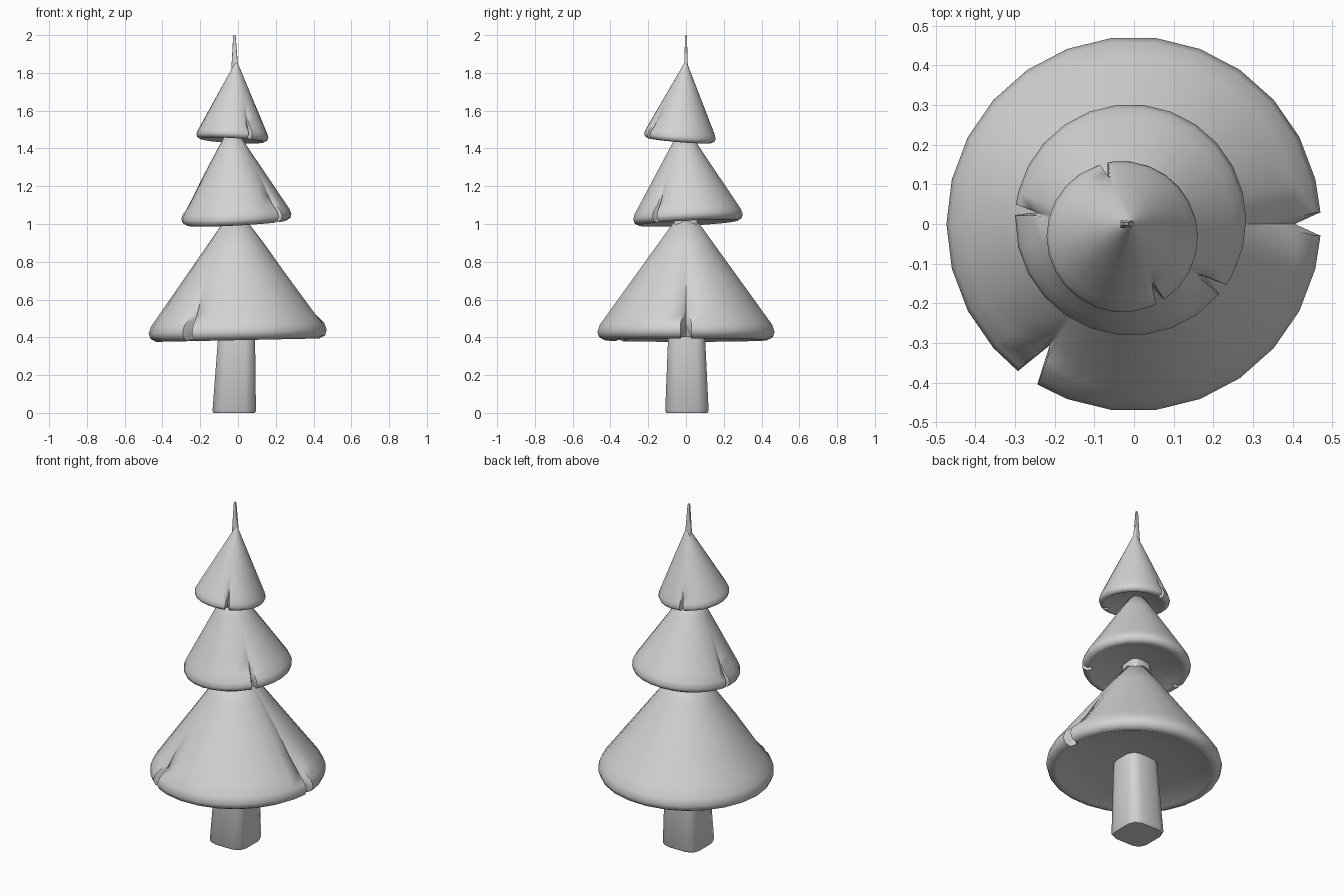
import bpy, bmesh, math
from mathutils import Vector

if "Cube" in bpy.data.objects:
    bpy.data.objects.remove(bpy.data.objects["Cube"], do_unlink=True)

SHADE = (0.65, 0.65, 0.65, 1)
GREY = bpy.data.materials.new("plain grey")
GREY.use_nodes = True
GREY.diffuse_color = SHADE
GREY.node_tree.nodes["Principled BSDF"].inputs["Base Color"].default_value = SHADE


def finish(bm, name, sharp):
    bmesh.ops.recalc_face_normals(bm, faces=bm.faces)
    mesh = bpy.data.meshes.new(name)
    bm.to_mesh(mesh)
    bm.free()
    obj = bpy.data.objects.new(name, mesh)
    bpy.context.collection.objects.link(obj)
    mesh.materials.append(GREY)
    bpy.ops.object.select_all(action='DESELECT')
    obj.select_set(True)
    bpy.context.view_layer.objects.active = obj
    bpy.ops.object.shade_smooth_by_angle(angle=math.radians(sharp))


def skin(bm, rings):
    """Bridge equal rings and cap both ends."""
    n = len(rings[0])
    for low, high in zip(rings, rings[1:]):
        for i in range(n):
            j = (i + 1) % n
            bm.faces.new((low[i], low[j], high[j], high[i]))
    bm.faces.new(rings[0])
    bm.faces.new(rings[-1])


def foliage(name, base, apex, top, radius, lip, notches, segments=26):
    """Leaning cone with a rounded rim; notches are (angle, half width, depth, crease height)."""
    base, apex = Vector(base), Vector(apex)
    axis = apex - base
    height = axis.length
    turn = Vector((0, 0, 1)).rotation_difference(axis)

    # Columns around the cone: regular ones, plus three for every notch
    columns = []
    for k in range(segments):
        a = k * 360 / segments
        if all(abs((a - n[0] + 180) % 360 - 180) > 7 for n in notches):
            columns.append((a, 0, None))
    for n in notches:
        columns += [(n[0] % 360, side, n) for side in (-1, 0, 1)]
    columns.sort(key=lambda c: c[:2])

    # Profile from the hollow underside, round the lip and up the slope
    shoulder = radius - lip * 0.15
    profile = [(radius * 0.15, lip * 0.7), (radius * 0.6, lip * 0.35), (radius - lip * 0.75, lip * 0.1),
               (radius - lip * 0.5, 0), (radius - lip * 0.12, lip * 0.2), (radius, lip * 0.55)]
    slope_start = len(profile)
    for t in (0, 0.08, 0.2, 0.4, 0.65, top):
        profile.append((shoulder * (1 - t), lip + (height - lip) * t))

    bm = bmesh.new()
    rings = []
    for step, (r0, z0) in enumerate(profile):
        ring = []
        for a, side, notch in columns:
            r, z = r0, z0
            if notch:
                _, width, depth, crease = notch
                if step < slope_start:
                    # Open gap through the rim
                    if side == 0 and step > 1:
                        r = min(r, radius - depth)
                        z = max(z, lip * 0.9) if step > 2 else z
                else:
                    # Narrow crease fading out up the slope
                    above = step - slope_start
                    fade = max(0, 1 - (z - lip) / crease) ** 3
                    share = min(0.35 * above, 0.7) if side else 1
                    r -= depth * fade * share
                    width *= max(0.4, 1 - 0.4 * above)
                a += side * width
            a = math.radians(a)
            ring.append(bm.verts.new(base + turn @ Vector((r * math.cos(a), r * math.sin(a), z))))
        rings.append(ring)
    skin(bm, rings)
    finish(bm, name, 62)


# Three tiers of foliage
foliage("lower_foliage", (0, 0, 0.385), (-0.015, 0, 1.1), 0.9, 0.472, 0.08,
        [(0, 3.6, 0.065, 0.6), (235.4, 3.6, 0.1, 0.28)])
foliage("middle_foliage", (-0.007, 0.012, 1.005), (-0.035, -0.015, 1.535), 0.87, 0.292, 0.06,
        [(175, 2.6, 0.06, 0.2), (-37, 3, 0.055, 0.24)])
foliage("upper_foliage", (-0.031, -0.034, 1.442), (-0.008, 0.0, 1.868), 0.965, 0.191, 0.045,
        [(104, 3, 0.035, 0.12), (-60, 3.5, 0.045, 0.17)])


def square_ring(bm, x, y, half_x, half_y, z):
    """Square outline with two-step rounded corners."""
    ring = []
    corner = min(half_x, half_y) * 0.48
    for q, (sx, sy) in enumerate([(1, 1), (-1, 1), (-1, -1), (1, -1)]):
        for step in range(3):
            a = math.radians(90 * q + 45 * step)
            ring.append(bm.verts.new((x + sx * (half_x - corner) + corner * math.cos(a),
                                      y + sy * (half_y - corner) + corner * math.sin(a), z)))
    return ring


# One tapering trunk, running through the tiers to a thin tip
bm = bmesh.new()
skin(bm, [square_ring(bm, *ring) for ring in (
    (-0.02, 0.005, 0.109, 0.109, 0),
    (-0.02, 0.005, 0.115, 0.115, 0.01),
    (-0.007, 0.003, 0.097, 0.097, 0.42),
    (-0.015, 0, 0.062, 0.062, 1.03),
    (-0.025, 0, 0.032, 0.032, 1.46),
    (-0.017, 0, 0.018, 0.010, 1.825),
    (-0.019, 0, 0.007, 0.005, 1.99),
    (-0.019, 0, 0.005, 0.003, 2.0))])
finish(bm, "trunk", 50)
